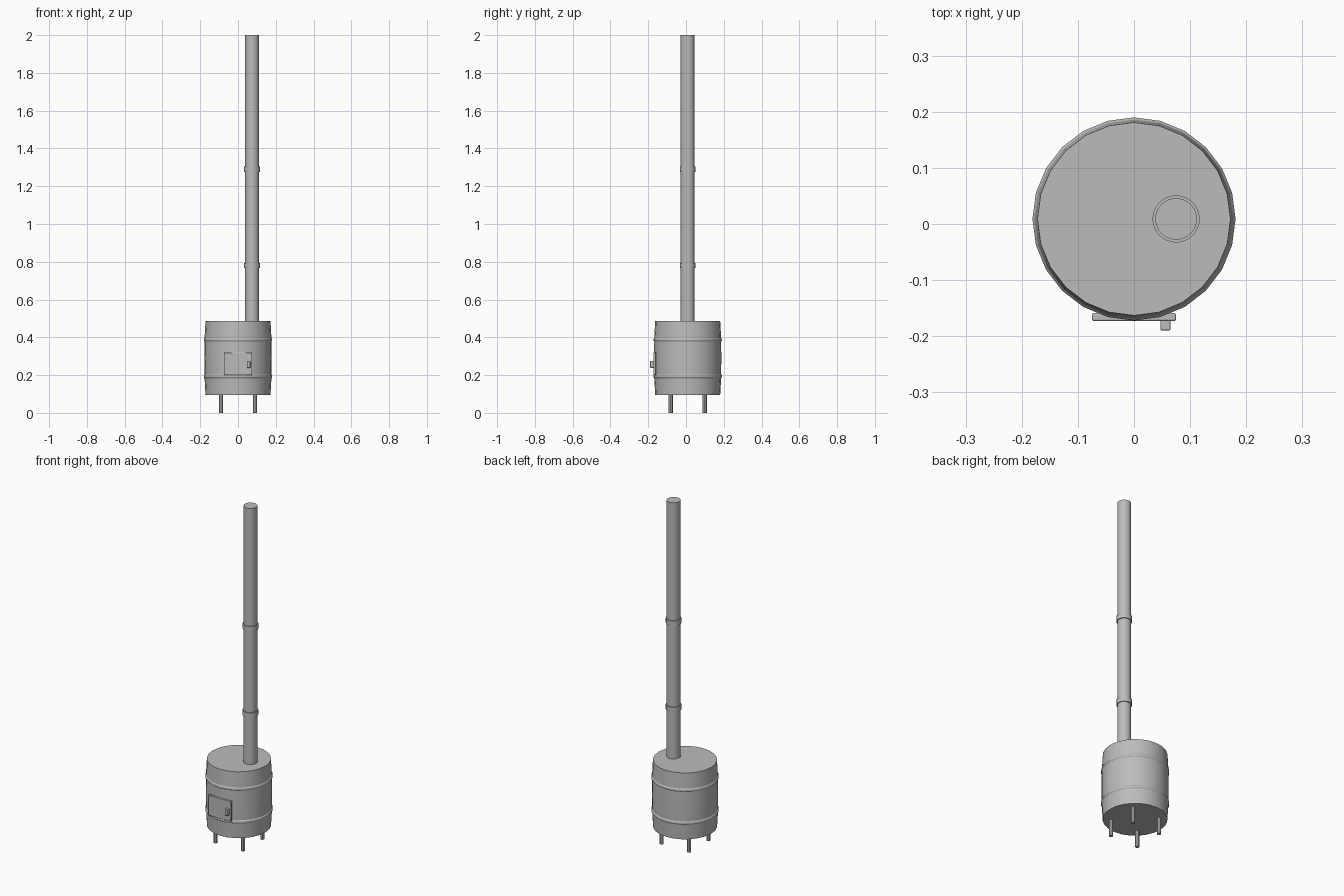
import bpy
import bmesh
import math

cube = bpy.data.objects.get("Cube")
if cube:
    bpy.data.objects.remove(cube, do_unlink=True)

CY = 0.009  # depth of the barrel and pipe axis

steel = bpy.data.materials.new("grey steel")
steel.use_nodes = True
GREY = (0.5, 0.5, 0.5, 1)
steel.diffuse_color = GREY
steel.node_tree.nodes["Principled BSDF"].inputs["Base Color"].default_value = GREY


def add_object(name, bm, angle=30):
    bmesh.ops.recalc_face_normals(bm, faces=bm.faces)
    mesh = bpy.data.meshes.new(name)
    bm.to_mesh(mesh)
    bm.free()
    mesh.materials.append(steel)
    obj = bpy.data.objects.new(name, mesh)
    bpy.context.collection.objects.link(obj)
    bpy.ops.object.select_all(action="DESELECT")
    obj.select_set(True)
    bpy.context.view_layer.objects.active = obj
    bpy.ops.object.shade_smooth_by_angle(angle=math.radians(angle))
    return obj


def lathe(name, profile, sides, x=0, y=CY):
    """Closed turned solid from (radius, height) points."""
    bm = bmesh.new()
    rings = []
    for r, z in profile:
        angles = [2 * math.pi * i / sides for i in range(sides)]
        rings.append([bm.verts.new((x + r * math.cos(a), y + r * math.sin(a), z))
                      for a in angles])
    for low, high in zip(rings, rings[1:]):
        for i in range(sides):
            j = (i + 1) % sides
            bm.faces.new((low[i], low[j], high[j], high[i]))
    bm.faces.new(rings[0][::-1])
    bm.faces.new(rings[-1])
    return add_object(name, bm)


def box(name, low, high, bevel):
    bm = bmesh.new()
    bmesh.ops.create_cube(bm, size=1)
    for v in bm.verts:
        for k in range(3):
            v.co[k] = low[k] if v.co[k] < 0 else high[k]
    obj = add_object(name, bm)
    mod = obj.modifiers.new("Rounded edges", "BEVEL")
    mod.width = bevel
    mod.segments = 2
    return obj


# Barrel body with a gentle bulge and two raised hoops
profile = [(0.172, 0.095), (0.177, 0.183), (0.181, 0.189), (0.181, 0.197),
           (0.177, 0.203), (0.178, 0.29), (0.177, 0.377), (0.181, 0.383),
           (0.181, 0.391), (0.177, 0.397), (0.172, 0.487)]
lathe("barrel", profile, 24)

# Chimney pipe and its joint collars
lathe("chimney_pipe", [(0.037, 0.47), (0.037, 2.0)], 32, 0.075)
for label, z in (("lower", 0.78), ("upper", 1.29)):
    lathe(label + "_pipe_collar", [(0.042, z - 0.014), (0.042, z + 0.014)], 32, 0.075)

# Four short legs
for side, sx in (("left", 1), ("right", -1)):
    for end, sy in (("front", -1), ("back", 1)):
        lathe(f"{end}_{side}_leg", [(0.011, 0), (0.011, 0.11)], 8,
              sx * 0.09, CY + sy * 0.09)

# Fire door and its handle
box("door", (-0.075, -0.173, 0.2), (0.075, -0.159, 0.32), 0.003)
box("door_handle", (0.047, -0.19, 0.238), (0.065, -0.168, 0.276), 0.003)
